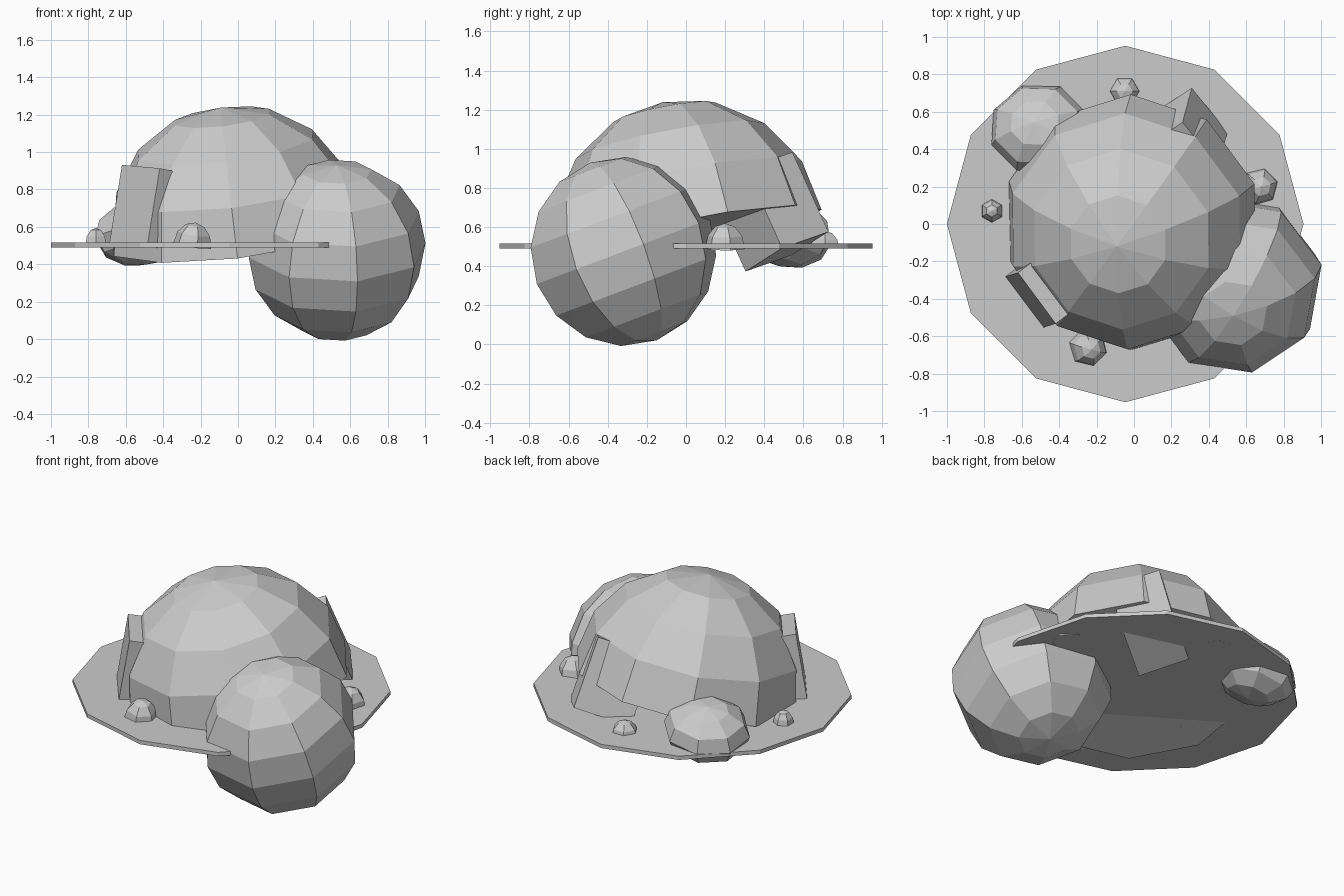
import bpy, bmesh
from math import sin, cos, pi, radians
from mathutils import Vector, Matrix

if "Cube" in bpy.data.objects:
    bpy.data.objects.remove(bpy.data.objects["Cube"])


def finish(name, bm, matrix):
    bmesh.ops.recalc_face_normals(bm, faces=bm.faces)
    mesh = bpy.data.meshes.new(name)
    bm.transform(matrix)
    bm.to_mesh(mesh)
    bm.free()
    obj = bpy.data.objects.new(name, mesh)
    bpy.context.collection.objects.link(obj)
    return obj


def rock(name, center, radii, axis=(0, 0, 1), segs=8, bands=8, phase=0.0, half=False):
    """Faceted ball, or flat-based half ball, with its pole along axis."""
    bm = bmesh.new()
    n = bands // 2 if half else bands - 1
    top = bm.verts.new((0, 0, radii[2]))
    rings = []
    for i in range(1, n + 1):
        t = pi * i / bands
        rings.append([bm.verts.new((
            radii[0] * sin(t) * cos(radians(phase) + 2 * pi * k / segs),
            radii[1] * sin(t) * sin(radians(phase) + 2 * pi * k / segs),
            radii[2] * cos(t))) for k in range(segs)])
    bottom = None if half else bm.verts.new((0, 0, -radii[2]))
    for k in range(segs):
        j = (k + 1) % segs
        bm.faces.new((top, rings[0][k], rings[0][j]))
        for a, b in zip(rings, rings[1:]):
            bm.faces.new((a[k], b[k], b[j], a[j]))
        if bottom:
            bm.faces.new((rings[-1][j], rings[-1][k], bottom))
    if half:
        bm.faces.new(rings[-1])
    rot = Vector((0, 0, 1)).rotation_difference(Vector(axis)).to_matrix().to_4x4()
    return finish(name, bm, Matrix.Translation(center) @ rot)


def slab(name, center, up, side, size):
    """Box whose axes follow up and side; size is (side, depth, up)."""
    u = Vector(up).normalized()
    s = Vector(side).normalized()
    s = (s - u * s.dot(u)).normalized()
    d = u.cross(s)
    rot = Matrix((s, d, u)).transposed().to_4x4()
    bm = bmesh.new()
    bmesh.ops.create_cube(bm, size=1)
    bmesh.ops.scale(bm, vec=size, verts=bm.verts)
    return finish(name, bm, Matrix.Translation(center) @ rot)


# Thin twelve-sided ground disc
bm = bmesh.new()
bmesh.ops.create_cone(bm, cap_ends=True, segments=12, radius1=0.953, radius2=0.953, depth=0.025)
finish("ground_disc", bm, Matrix.Translation((-0.047, 0, 0.503)))

# Tilted main mound with a flat base
rock("main_mound", (-0.01, 0.01, 0.56), (0.695, 0.695, 0.695),
     axis=(-0.12, -0.19, 1), segs=10, phase=-90, half=True)

# Large boulder at the front right
rock("large_boulder", (0.53, -0.32, 0.475), (0.485, 0.485, 0.485),
     axis=(0, -0.35, 0.93), phase=-77)

# Smaller squashed boulder at the back left
rock("small_boulder", (-0.51, 0.51, 0.57), (0.27, 0.25, 0.175),
     axis=(-0.15, 0.2, 1), bands=6, phase=20)

# Tilted slabs leaning on the mound
slab("back_slab", (0.238, 0.424, 0.678), (-0.05, -0.185, 0.41),
     (0.19, -0.24, -0.075), (0.315, 0.36, 0.45))
slab("left_slab", (-0.45, -0.33, 0.695), (0.16, 0.05, 1),
     (0.2, -0.25, 0.06), (0.34, 0.26, 0.42))

# Pebbles around the mound
pebbles = [((-0.05, 0.71, 0.49), 0.085, 0.09, (0, 0, 1)),
           ((0.67, 0.20, 0.49), 0.105, 0.13, (0.1, 0, 1)),
           ((-0.76, 0.07, 0.50), 0.065, 0.095, (0, 0, 1)),
           ((-0.245, -0.66, 0.50), 0.105, 0.125, (0.15, -0.1, 1))]
for i, (loc, r, h, axis) in enumerate(pebbles):
    rock(f"pebble_{i + 1}", loc, (r, r, h), axis, segs=6, bands=6, phase=15 * i, half=True)
